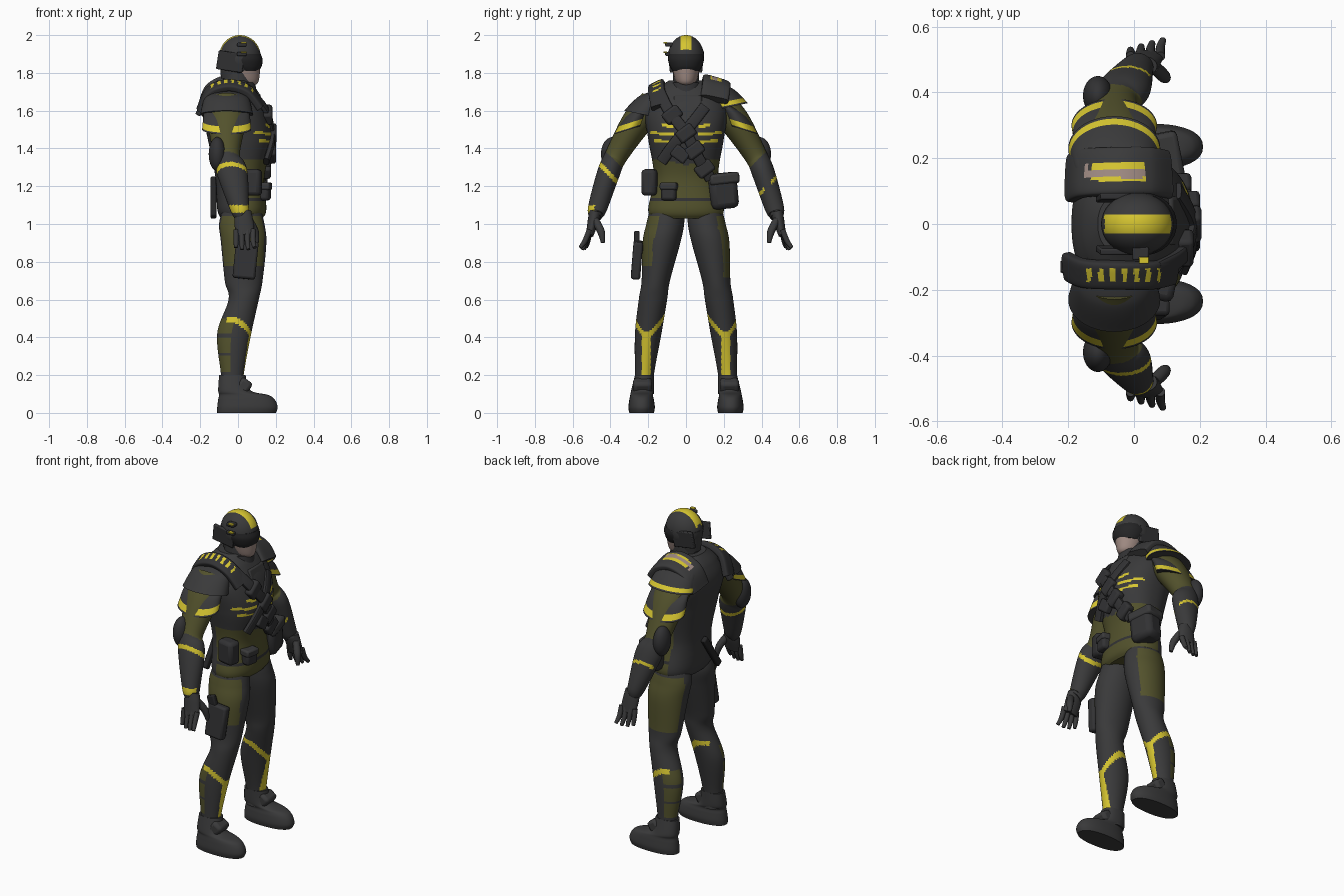
import bpy, bmesh
from math import cos, sin, pi, copysign
from mathutils import Vector, Euler

if "Cube" in bpy.data.objects:
    bpy.data.objects.remove(bpy.data.objects["Cube"], do_unlink=True)

# ---- colours
COLOURS = {
    "dark_grey": (.042, .042, .043),
    "charcoal": (.032, .032, .034),
    "black": (.018, .018, .019),
    "olive": (.085, .083, .025),
    "yellow": (.67, .56, .03),
    "skin": (.34, .25, .22),
}
MATERIALS = {}
for label, rgb in COLOURS.items():
    material = bpy.data.materials.new(label)
    material.use_nodes = True
    material.diffuse_color = (*rgb, 1)
    shader = next(node for node in material.node_tree.nodes if node.type == "BSDF_PRINCIPLED")
    shader.inputs["Base Color"].default_value = (*rgb, 1)
    shader.inputs["Roughness"].default_value = .8
    MATERIALS[label] = material


# ---- helpers
def finish(name, bm, rule):
    """Colour the faces by label or by rule(centre, normal) and make a smooth object."""
    bmesh.ops.recalc_face_normals(bm, faces=bm.faces[:])
    bm.normal_update()
    labels = [rule if isinstance(rule, str) else rule(face.calc_center_median(), face.normal)
              for face in bm.faces]
    used = sorted(set(labels))
    for face, label in zip(bm.faces, labels):
        face.material_index = used.index(label)
    mesh = bpy.data.meshes.new(name)
    bm.to_mesh(mesh)
    bm.free()
    for label in used:
        mesh.materials.append(MATERIALS[label])
    obj = bpy.data.objects.new(name, mesh)
    bpy.context.collection.objects.link(obj)
    bpy.ops.object.select_all(action="DESELECT")
    obj.select_set(True)
    bpy.context.view_layer.objects.active = obj
    bpy.ops.object.shade_smooth_by_angle()
    return obj


def spline(keys, steps):
    """Catmull-Rom interpolation through tuples."""
    points = [keys[0], *keys, keys[-1]]
    rows = []
    for i in range(len(keys) - 1):
        for step in range(steps):
            t = step / steps
            rows.append([b + t * (c - a + t * (2 * a - 5 * b + 4 * c - d + t * (3 * b - a - 3 * c + d))) / 2
                         for a, b, c, d in zip(*points[i:i + 4])])
    return rows + [list(keys[-1])]


def tube(name, keys, rule="dark_grey", sides=32, steps=8, power=2, axis=None, across=(1, 0, 0)):
    """Loft through (x, y, z, depth, width) rings, square to the axis or else to the path."""
    rows = spline(keys, steps)
    bm = bmesh.new()
    rings = []
    for i, (x, y, z, depth, width) in enumerate(rows):
        ahead, behind = rows[min(i + 1, len(rows) - 1)], rows[max(i - 1, 0)]
        along = Vector(axis or [a - b for a, b in zip(ahead[:3], behind[:3])]).normalized()
        u = (Vector(across) - along * along.dot(Vector(across))).normalized()
        v = along.cross(u)
        ring = []
        for k in range(sides):
            angle = 2 * pi * k / sides
            c, s = (copysign(abs(q) ** (2 / power), q) for q in (cos(angle), sin(angle)))
            ring.append(bm.verts.new(Vector((x, y, z)) + u * c * depth + v * s * width))
        rings.append(ring)
    for lower, upper in zip(rings, rings[1:]):
        for k in range(sides):
            j = (k + 1) % sides
            bm.faces.new((lower[k], lower[j], upper[j], upper[k]))
    bm.faces.new(rings[0])
    bm.faces.new(rings[-1])
    return finish(name, bm, rule)


def ball(name, centre, radii, rule="dark_grey"):
    """Ellipsoid whose rings run from right to left."""
    angles = [pi * (i / 40 - .5) * .99 for i in range(41)]
    x, y, z = centre
    keys = [(x, y + radii[1] * sin(a), z, radii[0] * cos(a), radii[2] * cos(a)) for a in angles]
    tube(name, keys, rule, sides=56, steps=1, axis=(0, 1, 0))


def box(name, at, size, colour="charcoal", turn=(0, 0, 0)):
    bm = bmesh.new()
    bmesh.ops.create_cube(bm, size=1)
    bmesh.ops.scale(bm, vec=size, verts=bm.verts)
    obj = finish(name, bm, colour)
    obj.location, obj.rotation_euler = at, Euler(turn)
    bevel = obj.modifiers.new("bevel", "BEVEL")
    bevel.width, bevel.segments = min(size) * .25, 2


def flip(keys, side, drop=0):
    return [(x, y * side, z - drop, *radii) for x, y, z, *radii in keys]


UP = (0, 0, 1)


# ---- torso: olive lower front, yellow chest lines
def torso_rule(p, normal):
    across = abs(p.y)
    if p.x > 0 and .06 < across < .19:
        for line, reach in ((1.435, .17), (1.475, .19), (1.52, .13)):
            if across < reach and abs(p.z - line - .1 * (across - .1)) < .008:
                return "yellow"
    if p.z < 1.31 + .3 * min(across, .1) and normal.x > -.25:
        return "charcoal" if abs(p.z - 1.13) < .01 else "olive"
    return "dark_grey"


tube("torso", [(.02, 0, 1.03, .11, .18), (.02, 0, 1.08, .13, .2), (.01, 0, 1.25, .13, .17),
               (.01, 0, 1.45, .17, .2), (-.02, 0, 1.6, .17, .22), (-.03, 0, 1.7, .13, .17),
               (-.03, 0, 1.76, .08, .09)], torso_rule, sides=96, steps=20, power=2.3, axis=UP)
tube("collar", [(-.02, 0, 1.64, .13, .12), (0, 0, 1.75, .09, .08)], "charcoal", axis=UP)
tube("neck", [(0, 0, 1.7, .08, .07), (0, 0, 1.8, .08, .07)], axis=UP)


# ---- head
def face_rule(p, normal):
    return "skin" if p.x > .02 else "dark_grey"


def helmet_rule(p, normal):
    return "yellow" if abs(p.y) < .03 and p.z > 1.92 and p.x > -.09 else "dark_grey"


tube("face", [(.05, 0, 1.735, .04, .03), (.04, 0, 1.76, .07, .055), (.03, 0, 1.85, .09, .08)], face_rule, axis=UP)
ball("helmet", (.01, 0, 1.885), (.11, .095, .115), helmet_rule)
tube("visor", [(.05, 0, 1.81, .06, .07), (.035, 0, 1.835, .09, .085), (.03, 0, 1.87, .1, .095),
               (.03, 0, 1.9, .09, .09)], "black", axis=UP)
tube("helmet_back", [(-.02, 0, 1.77, .07, .06), (-.02, 0, 1.9, .08, .085)], axis=UP)
for side in (1, -1):
    box("ear_guard", at=(-.04, .08 * side, 1.86), size=(.14, .02, .1), turn=(-.1 * side, .15, 0))
for height in (1.9, 1.95):
    box("headset_arm", at=(.02, -.09, height), size=(.05, .04, .02))
    box("headset_tip", at=(.03, -.11, height + .01), size=(.03, .02, .009), colour="yellow")


# ---- legs: olive outer thigh and calf, yellow forked shin stripe
def leg_rule(p, normal):
    outward = normal.y * copysign(1, p.y)
    off_shin = abs(abs(p.y) - .21)
    fork = .41 + .9 * off_shin + (.05 - p.x) / 2
    front_edge, hem = (.75, .72) if p.y > 0 else (.87, .78)
    if hem < p.z < 1.04 and outward > .4 and normal.x < front_edge:
        return "olive"
    if .2 < p.z < .43 and off_shin < .024 and normal.x > .3:
        return "yellow"
    if -.06 < p.x and p.z < .54 and abs(p.z - fork) < .019:
        return "yellow"
    if .2 < p.z < .5 and normal.x < -.15 and outward > 0 and p.z % .1 > .02:
        return "olive"
    return "dark_grey"


LEG = [(.02, .1, 1.08, .1, .09), (.02, .11, 1, .12, .1), (.03, .13, .9, .12, .1), (.03, .16, .7, .1, .075),
       (.03, .175, .6, .08, .075), (-.02, .2, .42, .09, .07), (-.03, .22, .2, .06, .05), (-.03, .22, .1, .06, .05)]
BOOT = [(.045, .235, 0, .155, .065), (.05, .235, .03, .16, .07), (.045, .235, .07, .15, .065),
        (.03, .235, .095, .13, .06), (-.02, .23, .12, .085, .06), (-.03, .22, .2, .07, .05)]

# ---- arms: olive upper arm, one yellow band on each forearm
ARM = [(-.06, .17, 1.64, .1, .08), (-.06, .26, 1.54, .1, .08), (-.06, .37, 1.36, .07, .06),
       (-.03, .41, 1.27, .08, .06), (.01, .47, 1.08, .05, .05), (.03, .48, 1.04, .04, .03)]
PALM = [(.03, .48, 1.07, .04, .03), (.03, .49, 1.02, .05, .03), (.04, .51, .94, .05, .02)]
THUMB = [(.06, .48, 1.02, .02, .02), (.09, .45, .96, .02, .02), (.1, .44, .9, .01, .01)]
UPPER_PAD = [(-.06, .12, 1.74, .09, .04), (-.06, .17, 1.7, .12, .08), (-.06, .23, 1.62, .14, .1)]
LOWER_PAD = [(-.06, .2, 1.64, .1, .06), (-.06, .25, 1.59, .12, .08), (-.06, .3, 1.5, .13, .085)]


def arm_rule(p, normal):
    along = p.z - abs(p.y)
    if abs(along - .77) < .012 and p.y > 0 and abs(normal.x) < .9 or abs(along - .86) < .016 and p.y < 0:
        return "yellow"
    if p.y < 0 and 1.06 < p.z < 1.1 and normal.y < -.3:
        return "yellow"
    return "olive" if along > .96 else "dark_grey"


def shoulder_pad(name, keys, axis, trimmed=True):
    """Flared cap with a yellow line just above its rim."""
    rim = Vector(keys[-1][:3])

    def rule(p, normal):
        return "yellow" if trimmed and .008 < (rim - p).dot(Vector(axis)) < .032 else "dark_grey"

    tube(name, keys, rule, sides=56, steps=20, axis=axis)


for side, word in ((1, "left_"), (-1, "right_")):
    tube(word + "leg", flip(LEG, side), leg_rule, sides=80, steps=20, axis=UP)
    tube(word + "boot", flip(BOOT, side), sides=40, power=2.3, axis=UP)
    box(word + "boot_flap", at=(.03, .23 * side, .14), size=(.07, .1, .08), colour="dark_grey", turn=(0, .6, 0))
    tube(word + "arm", flip(ARM, side), arm_rule, sides=64, steps=24)
    ball(word + "elbow_pad", (-.11, .39 * side, 1.37), (.045, .06, .09), "charcoal")
    shoulder_pad(word + "lower_shoulder_pad", flip(LOWER_PAD, side), (0, -.3 * side, -.95))
    shoulder_pad(word + "upper_shoulder_pad", flip(UPPER_PAD, side, drop=.02 - .02 * side),
                 (0, .2 * side, -.98), trimmed=side > 0)
    tube(word + "palm", flip(PALM, side))
    tube(word + "thumb", flip(THUMB, side), sides=12)
    for finger in range(4):
        x, spread = .03 * finger - .01, .01 * finger
        tip = .86 + .01 * abs(finger - 1.5)
        tube(word + "finger", flip([(x, .51, .97, .015, .015), (x, .52 + spread / 2, .91, .014, .014),
                                    (x * 1.1, .53 + spread, tip, .01, .01)], side), sides=12)


# ---- curved plates over the shoulders: pale panel on the left, markings on the right
def left_plate_rule(p, normal):
    off_panel = abs(p.y - .157)
    if normal.z > .4 and -.15 < p.x < .035:
        if off_panel < .016:
            return "skin"
        if off_panel < .026 and p.x > -.13:
            return "yellow"
    return "dark_grey"


def right_plate_rule(p, normal):
    marked = normal.z > .3 and abs(p.y + .155) < .02 and -.16 < p.x < .08
    return "yellow" if marked and p.x % .036 < .015 else "charcoal"


LEFT_PLATE = [(-.19, .14, 1.62), (-.15, .155, 1.71), (-.05, .16, 1.755), (.04, .16, 1.73), (.1, .15, 1.66)]
RIGHT_PLATE = [(-.2, -.13, 1.6), (-.15, -.15, 1.7), (-.05, -.155, 1.735), (.05, -.155, 1.705), (.12, -.14, 1.62)]
tube("left_top_plate", [(*point, .075, .022) for point in LEFT_PLATE], left_plate_rule,
     sides=72, steps=20, power=4, across=(0, 1, -.3))
tube("right_top_plate", [(*point, .045, .02) for point in RIGHT_PLATE], right_plate_rule,
     sides=72, steps=20, power=4, across=(0, 1, .5))
box("right_back_fin", at=(-.19, -.13, 1.62), size=(.03, .04, .1), turn=(0, .5, 0))

# ---- chest straps, pouches and plates
STRAP = [(.07, -.14, 1.7), (.15, -.09, 1.6), (.18, 0, 1.48), (.17, .06, 1.36), (.13, .13, 1.24)]
CROSS = [(.13, .1, 1.62), (.17, .03, 1.53), (.18, -.05, 1.44), (.15, -.13, 1.33)]
for name, path in (("chest_strap", STRAP), ("cross_strap", CROSS)):
    tube(name, [(*point, .015, .03) for point in path], "charcoal", sides=16, power=4)
for point in spline(STRAP[1:], 4)[1::3]:
    box("chest_pouch", at=point, size=(.05, .1, .07), turn=(.65, 0, 0))
box("low_chest_pouch", at=(.18, -.03, 1.37), size=(.04, .09, .07), turn=(-.65, 0, 0))
box("upper_chest_plate", at=(.11, .01, 1.63), size=(.05, .15, .1), colour="dark_grey", turn=(0, -.35, 0))

# ---- belt gear
box("left_hip_pouch", at=(.08, .195, 1.17), size=(.12, .15, .18), turn=(.1, 0, .2))
box("left_pouch_lid", at=(.08, .195, 1.24), size=(.13, .16, .06), colour="dark_grey", turn=(.1, 0, .2))
box("right_hip_pouch", at=(.07, -.19, 1.22), size=(.11, .08, .14), turn=(0, 0, -.2))
box("right_front_pouch", at=(.14, -.09, 1.17), size=(.06, .08, .09), turn=(0, 0, -.2))
box("right_front_lid", at=(.14, -.09, 1.2), size=(.07, .09, .04), colour="dark_grey", turn=(0, 0, -.2))
box("back_baton", at=(-.13, -.06, 1.14), size=(.03, .04, .25), colour="black", turn=(-.6, 0, 0))
box("holster", at=(.04, -.26, .81), size=(.12, .05, .2), turn=(-.08, .1, 0))
box("holster_mount", at=(.03, -.23, .87), size=(.06, .05, .05))
box("pistol_grip", at=(.01, -.26, .92), size=(.05, .03, .08), colour="black", turn=(0, -.3, 0))
